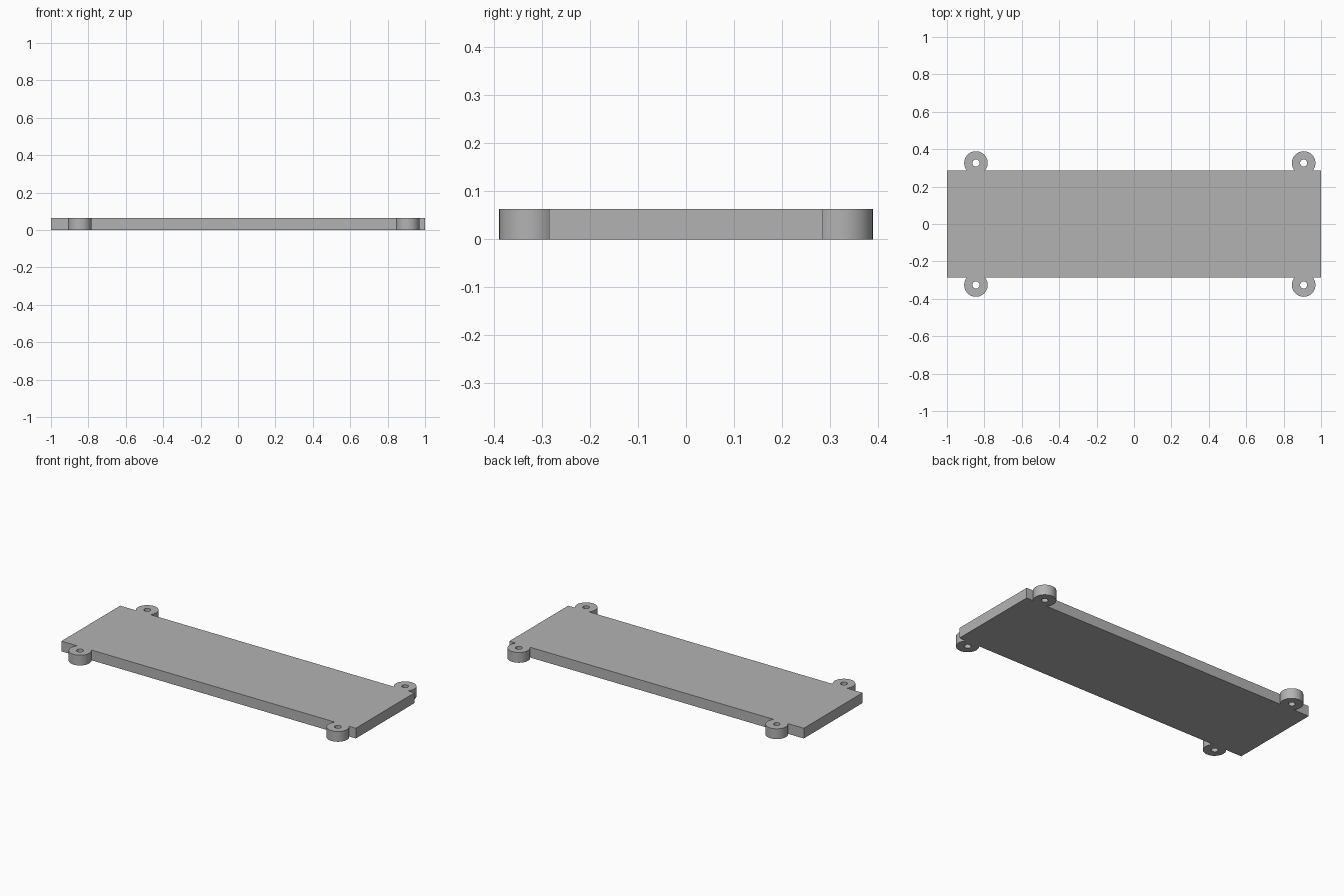
import bpy
import math

old = bpy.data.objects.get("Cube")
if old:
    bpy.data.objects.remove(old, do_unlink=True)

HALF_X, HALF_Y, THICK = 1.0, 0.285, 0.063
LUG_XS, LUG_Y, LUG_R, HOLE_R = (-0.845, 0.907), 0.326, 0.063, 0.019

grey = bpy.data.materials.new("plain_grey")
grey.use_nodes = True
colour = (0.45, 0.45, 0.45, 1)
grey.diffuse_color = colour
grey.node_tree.nodes["Principled BSDF"].inputs["Base Color"].default_value = colour


def arc(cx, cy, r, start, end, steps):
    """Points along an arc, both ends included."""
    angles = [start + (end - start) * i / steps for i in range(steps + 1)]
    return [(cx + r * math.cos(a), cy + r * math.sin(a)) for a in angles]


def add_loop(curve, points):
    spline = curve.splines.new("POLY")
    spline.points.add(len(points) - 1)
    for p, (x, y) in zip(spline.points, points):
        p.co = (x, y, 0, 1)
    spline.use_cyclic_u = True


# Plate outline, with a round lug bulging from each long edge near each end
dip = math.asin((LUG_Y - HALF_Y) / LUG_R)
outline = []
for side in (-1, 1):
    outline.append((side * HALF_X, side * HALF_Y))
    start = (math.pi if side < 0 else 0) - dip
    for cx in sorted(LUG_XS, reverse=side > 0):
        outline += arc(cx, side * LUG_Y, LUG_R, start, start + math.pi + 2 * dip, 40)
    outline.append((-side * HALF_X, side * HALF_Y))

curve = bpy.data.curves.new("mounting_plate", "CURVE")
curve.dimensions = "2D"
curve.fill_mode = "BOTH"
curve.extrude = THICK / 2
add_loop(curve, outline)

# Screw holes through the lugs
for cx in LUG_XS:
    for cy in (-LUG_Y, LUG_Y):
        add_loop(curve, arc(cx, cy, HOLE_R, 0, math.tau, 32)[:-1])

# Turn the extruded profile into a mesh standing on the ground
plate = bpy.data.objects.new("mounting_plate", curve)
bpy.context.collection.objects.link(plate)
plate.location.z = THICK / 2
curve.materials.append(grey)
bpy.ops.object.select_all(action="DESELECT")
plate.select_set(True)
bpy.context.view_layer.objects.active = plate
bpy.ops.object.convert(target="MESH")

# Weld the caps to the walls, then keep the rims sharp
plate = bpy.context.object
weld = plate.modifiers.new("weld", "WELD")
weld.merge_threshold = 0.0001
bpy.ops.object.modifier_apply(modifier=weld.name)
bpy.ops.object.shade_smooth_by_angle(angle=math.radians(30))
